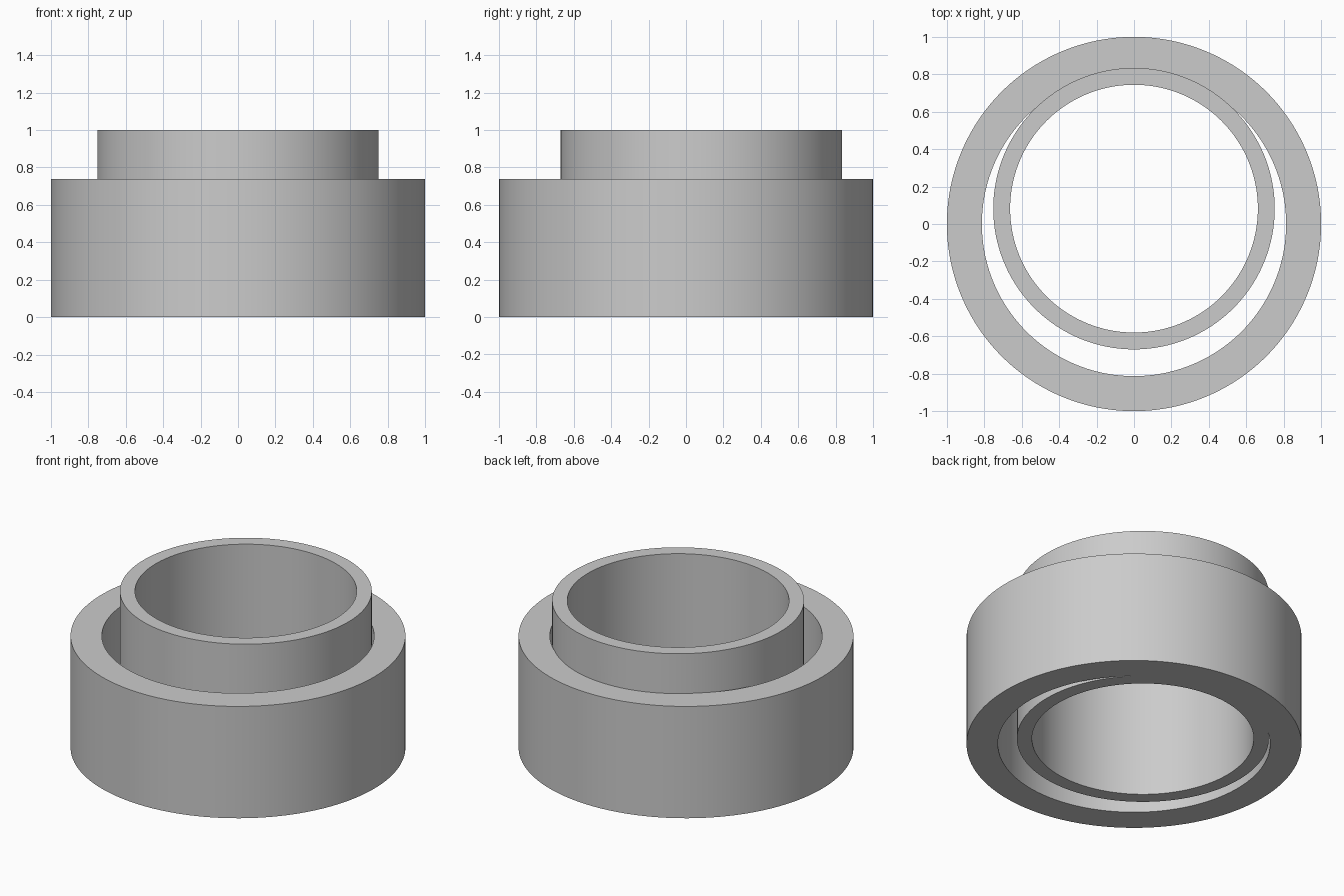
import bpy, bmesh, math

if "Cube" in bpy.data.objects:
    bpy.data.objects.remove(bpy.data.objects["Cube"])

SEGMENTS = 160


def tube(name, outer, inner, height, y):
    """Closed ring: a square cross-section swept around the z axis."""
    bm = bmesh.new()
    profile = [(inner, 0), (outer, 0), (outer, height), (inner, height)]
    rings = []
    for i in range(SEGMENTS):
        a = 2 * math.pi * i / SEGMENTS
        rings.append([bm.verts.new((r * math.cos(a), y + r * math.sin(a), z))
                      for r, z in profile])
    for i, ring in enumerate(rings):
        following = rings[(i + 1) % SEGMENTS]
        for j in range(4):
            k = (j + 1) % 4
            bm.faces.new((ring[j], following[j], following[k], ring[k]))
    bmesh.ops.recalc_face_normals(bm, faces=bm.faces)
    mesh = bpy.data.meshes.new(name)
    bm.to_mesh(mesh)
    bm.free()
    obj = bpy.data.objects.new(name, mesh)
    bpy.context.collection.objects.link(obj)
    return obj


# Wide low collar, and a taller off-centre sleeve fused into its back wall
collar = tube("eccentric_collar", 1.0, 0.813, 0.737, 0.0)
sleeve = tube("inner_sleeve", 0.752, 0.662, 1.0, 0.082)

# Fuse both rings into one body
fuse = collar.modifiers.new("fuse", 'BOOLEAN')
fuse.operation = 'UNION'
fuse.solver = 'EXACT'
fuse.object = sleeve
bpy.ops.object.select_all(action='DESELECT')
bpy.context.view_layer.objects.active = collar
collar.select_set(True)
bpy.ops.object.modifier_apply(modifier=fuse.name)
bpy.data.objects.remove(sleeve, do_unlink=True)

# Smooth walls, crisp rims
bpy.ops.object.shade_smooth_by_angle(angle=math.radians(30))
